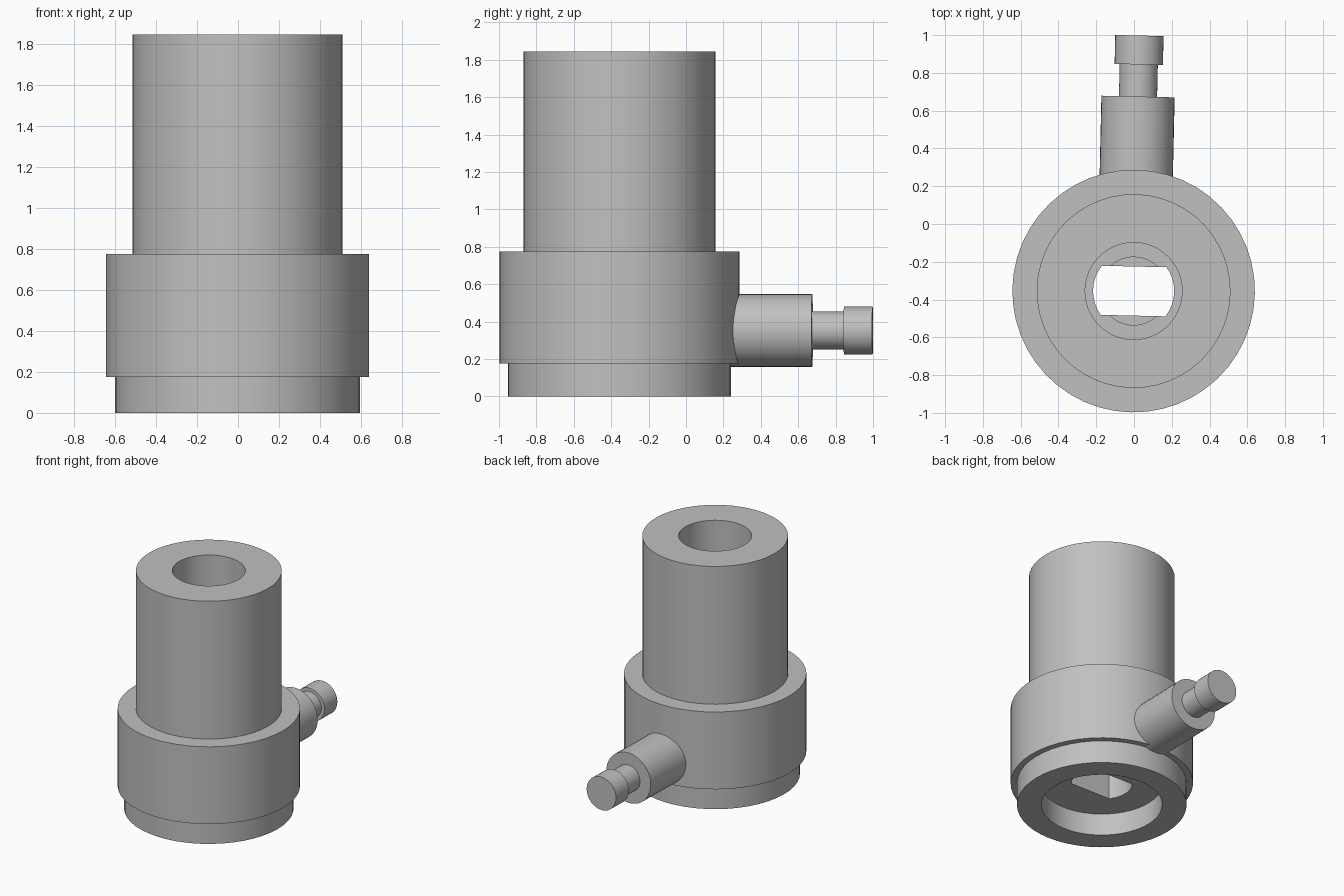
import bpy, bmesh, math
from mathutils import Matrix, Vector

if "Cube" in bpy.data.objects:
    bpy.data.objects.remove(bpy.data.objects["Cube"])

grey = bpy.data.materials.new("satin_grey")
grey.use_nodes = True
colour = (0.53, 0.53, 0.53, 1)
grey.diffuse_color = colour
grey.node_tree.nodes["Principled BSDF"].inputs["Base Color"].default_value = colour

# Body axis stands forward of the origin, turned slightly clockwise
FRAME = Matrix.Translation((-0.002, -0.355, 0)) @ Matrix.Rotation(math.radians(-1.3), 4, "Z")


def finish(name, bm, matrix):
    bmesh.ops.recalc_face_normals(bm, faces=bm.faces)
    bm.transform(matrix)
    mesh = bpy.data.meshes.new(name)
    bm.to_mesh(mesh)
    bm.free()
    mesh.materials.append(grey)
    ob = bpy.data.objects.new(name, mesh)
    bpy.context.collection.objects.link(ob)
    return ob


def lathe(name, profile, steps, matrix):
    """Revolve (radius, height) points that start and end on the axis."""
    bm = bmesh.new()
    verts = [bm.verts.new((r, 0, z)) for r, z in profile]
    edges = [bm.edges.new(pair) for pair in zip(verts, verts[1:])]
    bmesh.ops.spin(bm, geom=verts + edges, cent=(0, 0, 0), axis=(0, 0, 1),
                   angle=math.tau, steps=steps, use_merge=True)
    bmesh.ops.remove_doubles(bm, verts=bm.verts, dist=0.0005)
    return finish(name, bm, matrix)


def smooth(ob):
    bpy.ops.object.select_all(action="DESELECT")
    ob.select_set(True)
    bpy.context.view_layer.objects.active = ob
    bpy.ops.object.shade_smooth_by_angle(angle=math.radians(30))


# Stepped body with a recess below and a stepped bore above
body = lathe("body", [
    (0, 0.17), (0.425, 0.17), (0.425, 0), (0.597, 0), (0.597, 0.175),
    (0.642, 0.175), (0.642, 0.775), (0.513, 0.775), (0.513, 1.845),
    (0.257, 1.845), (0.257, 0.6), (0.18, 0.6), (0.18, 0.5), (0, 0.5)], 48, FRAME)

# Round slot with two flats, joining the recess to the bore
radius, flat = 0.215, 0.13
half = math.asin(flat / radius)
bm = bmesh.new()
ring = []
for start in (0, math.pi):
    for i in range(9):
        a = start + half * (i / 4 - 1)
        ring.append(bm.verts.new((radius * math.cos(a), radius * math.sin(a), 0.1)))
face = bm.faces.new(ring)
top = bmesh.ops.extrude_face_region(bm, geom=[face])["geom"]
bmesh.ops.translate(bm, vec=Vector((0, 0, 0.6)),
                    verts=[v for v in top if isinstance(v, bmesh.types.BMVert)])
cutter = finish("slot_cutter", bm, FRAME)
cutter.hide_render = True

cut = body.modifiers.new("slot", "BOOLEAN")
cut.operation = "DIFFERENCE"
cut.solver = "EXACT"
cut.object = cutter
bpy.context.view_layer.objects.active = body
bpy.ops.object.modifier_apply(modifier=cut.name)
bpy.data.objects.remove(cutter)
smooth(body)

# Side plunger: collar, neck and knob pointing to the back
PIN = FRAME @ Matrix.Translation((0, 0, 0.352)) @ Matrix.Rotation(-math.pi / 2, 4, "X")
for name, r, near, far in (("plunger_collar", 0.194, 0.55, 1.03),
                           ("plunger_neck", 0.101, 1.0, 1.22),
                           ("plunger_knob", 0.128, 1.2, 1.353)):
    smooth(lathe(name, [(0, near), (r, near), (r, far), (0, far)], 40, PIN))
